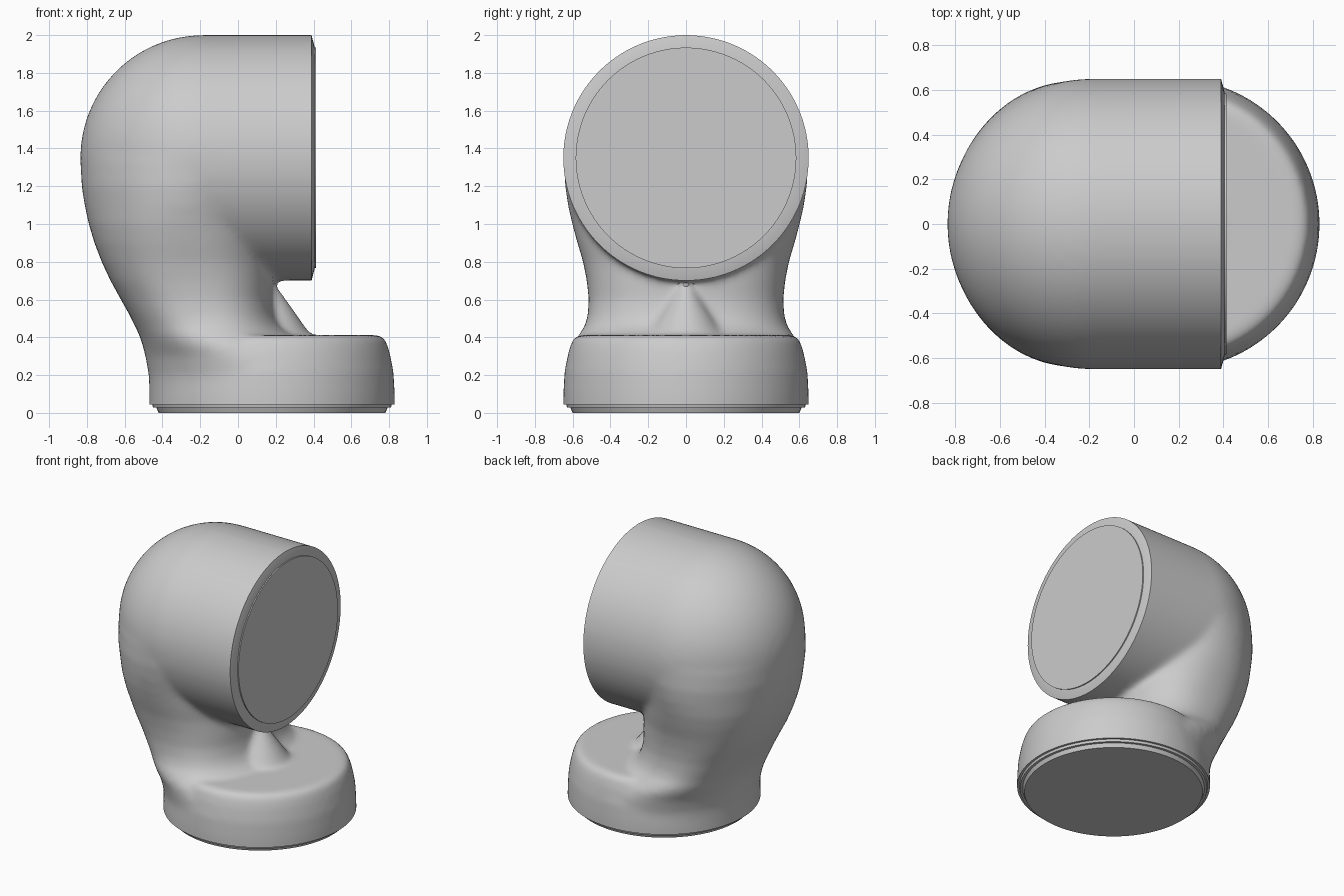
import bpy, bmesh, math
from mathutils import Matrix, Vector

cube = bpy.data.objects.get("Cube")
if cube:
    bpy.data.objects.remove(cube, do_unlink=True)

R = 0.65             # pipe radius
BASE_X = 0.18        # centre of the lower socket
HEAD_Z = 1.35        # axis height of the side opening
FACE_X = 0.39        # plane of the side opening
FLOOR_Z = 0.045      # underside of the socket wall
SIDES = 96

grey = bpy.data.materials.new("plain_grey")
grey.use_nodes = True
grey.diffuse_color = (0.6, 0.6, 0.6, 1)
grey.node_tree.nodes["Principled BSDF"].inputs["Base Color"].default_value = (0.6, 0.6, 0.6, 1)

TO_BASE = Matrix.Translation((BASE_X, 0, 0))
TO_HEAD = Matrix.Translation((0, 0, HEAD_Z)) @ Matrix.Rotation(math.pi / 2, 4, 'Y')


def signed_pow(v, p):
    return math.copysign(abs(v) ** p, v)


def loft(bm, rings, matrix=Matrix.Identity(4)):
    """Closed skin over rings of (height, x min, x max, half width, exponent)."""
    loops = []
    for h, x0, x1, w, e in rings:
        loop = []
        for i in range(SIDES):
            a = math.tau * i / SIDES
            x = (x0 + x1) / 2 + (x1 - x0) / 2 * signed_pow(math.cos(a), 2 / e)
            y = w * signed_pow(math.sin(a), 2 / e)
            loop.append(bm.verts.new(matrix @ Vector((x, y, h))))
        loops.append(loop)
    for low, high in zip(loops, loops[1:]):
        for i in range(SIDES):
            j = (i + 1) % SIDES
            bm.faces.new((low[i], low[j], high[j], high[i]))
    bm.faces.new(loops[0][::-1])
    bm.faces.new(loops[-1])


def turned(bm, profile, matrix):
    """Round part from (radius, height) points."""
    loft(bm, [(h, -r, r, r, 2) for r, h in profile], matrix)


def add_object(name, bm):
    bmesh.ops.recalc_face_normals(bm, faces=bm.faces)
    mesh = bpy.data.meshes.new(name)
    bm.to_mesh(mesh)
    bm.free()
    mesh.materials.append(grey)
    obj = bpy.data.objects.new(name, mesh)
    bpy.context.collection.objects.link(obj)
    return obj


def shade(obj):
    bpy.ops.object.select_all(action='DESELECT')
    obj.select_set(True)
    bpy.context.view_layer.objects.active = obj
    bpy.ops.object.shade_smooth_by_angle(angle=math.radians(30))


bm = bmesh.new()

# Head: round dome running into a straight pipe, left long for trimming
dome = []
for i in range(1, 25):
    a = math.pi / 2 * i / 24
    dome.append((R * math.sin(a), -0.185 - R * math.cos(a)))
turned(bm, dome + [(R, FACE_X + 0.1)], TO_HEAD)

# Lower socket with a rounded shoulder, left long for trimming
turned(bm, [(R, -0.1), (R, 0.1), (0.643, 0.22), (0.623, 0.32),
            (0.6, 0.39), (0.57, 0.412)], TO_BASE)

# Neck joining socket and head
loft(bm, [
    (-0.08, -0.465, 0.82, 0.64, 2),
    (0.2, -0.472, 0.78, 0.635, 2),
    (0.3, -0.49, 0.6, 0.62, 2),
    (0.36, -0.505, 0.43, 0.6, 2.1),
    (0.41, -0.522, 0.3, 0.57, 2.2),
    (0.46, -0.545, 0.23, 0.535, 2.3),
    (0.52, -0.575, 0.195, 0.52, 2.4),
    (0.6, -0.62, 0.18, 0.515, 2.4),
    (0.7, -0.675, 0.18, 0.525, 2.4),
    (0.8, -0.722, 0.18, 0.545, 2.3),
    (0.9, -0.76, 0.19, 0.575, 2.2),
    (1.0, -0.79, 0.2, 0.602, 2.1),
    (1.1, -0.812, 0.24, 0.625, 2),
    (1.2, -0.828, 0.3, 0.64, 2),
    (1.35, -0.835, 0.4, 0.645, 2)])

# Gusset in the inner corner of the elbow
turned(bm, [(0.24, 0.36), (0.2, 0.42), (0.02, 0.68)], TO_BASE)

# Fuse and soften the joints
rough = add_object("body_source", bm)
fuse = rough.modifiers.new("fuse", 'REMESH')
fuse.mode = 'VOXEL'
fuse.voxel_size = 0.02
soften = rough.modifiers.new("soften", 'SMOOTH')
soften.factor = 0.5
soften.iterations = 10
graph = bpy.context.evaluated_depsgraph_get()
fused = bpy.data.meshes.new_from_object(rough.evaluated_get(graph))
bm = bmesh.new()
bm.from_mesh(fused)
bpy.data.objects.remove(rough, do_unlink=True)
bpy.data.meshes.remove(fused)

# Trim both openings to crisp flat ends
for point, normal in (((FACE_X, 0, HEAD_Z), (1, 0, 0)), ((0, 0, FLOOR_Z), (0, 0, -1))):
    # the side trim leaves the socket alone
    geom = [g for g in bm.verts[:] + bm.edges[:] + bm.faces[:]
            if normal[2] or (g.co.z if isinstance(g, bmesh.types.BMVert)
                             else min(v.co.z for v in g.verts)) > 0.55]
    cut = bmesh.ops.bisect_plane(bm, geom=geom, plane_co=point, plane_no=normal)
    rim = [e for e in cut["geom_cut"] if isinstance(e, bmesh.types.BMEdge)]
    p, n = Vector(point), Vector(normal)
    waste = [v for v in bm.verts if (v.co - p).dot(n) > 1e-5 and (normal[2] or v.co.z > 0.55)]
    bmesh.ops.delete(bm, geom=waste, context='VERTS')
    bmesh.ops.edgeloop_fill(bm, edges=[e for e in rim if e.is_valid])
shade(add_object("elbow_body", bm))

# Chamfered rim and inset plug of the side opening
bm = bmesh.new()
turned(bm, [(R - 0.003, FACE_X - 0.01), (R - 0.003, FACE_X), (0.59, 0.405)], TO_HEAD)
shade(add_object("side_rim", bm))
bm = bmesh.new()
turned(bm, [(0.584, FACE_X), (0.584, 0.413)], TO_HEAD)
shade(add_object("side_plug", bm))

# Stepped rim and plug under the socket
bm = bmesh.new()
turned(bm, [(0.6, 0), (0.612, 0.028), (0.63, 0.028), (0.635, 0.05)], TO_BASE)
shade(add_object("bottom_plug", bm))
